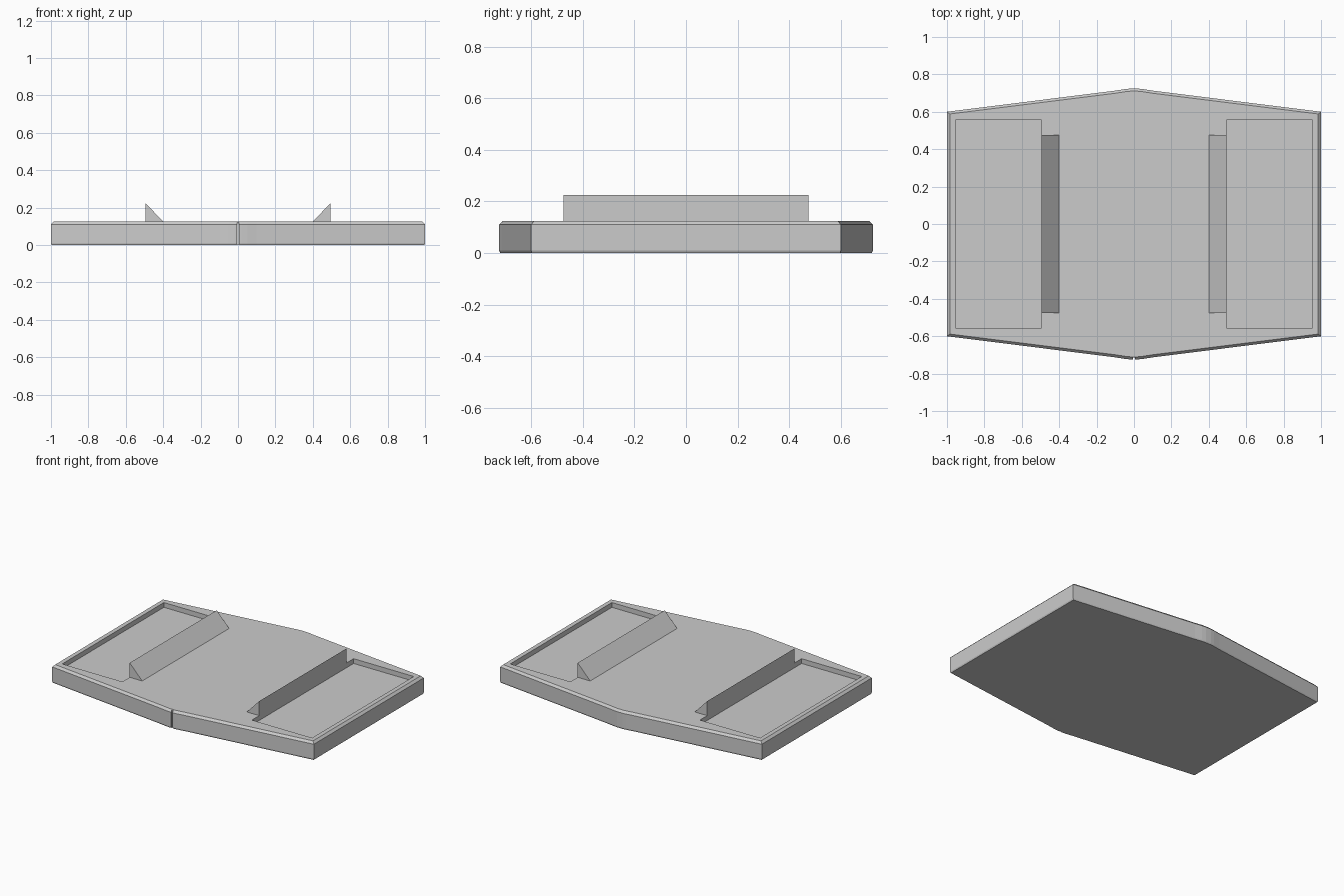
import bpy, bmesh

if "Cube" in bpy.data.objects:
    bpy.data.objects.remove(bpy.data.objects["Cube"])

grey = bpy.data.materials.new("light grey")
grey.use_nodes = True
colour = (0.6, 0.6, 0.6, 1)
grey.diffuse_color = colour
grey.node_tree.nodes["Principled BSDF"].inputs["Base Color"].default_value = colour


def loft(name, rings):
    """Solid through matching rings of points, closed at both ends."""
    bm = bmesh.new()
    loops = [[bm.verts.new(p) for p in ring] for ring in rings]
    n = len(loops[0])
    bm.faces.new(loops[0])
    bm.faces.new(loops[-1])
    for a, b in zip(loops, loops[1:]):
        for i in range(n):
            j = (i + 1) % n
            bm.faces.new((a[i], a[j], b[j], b[i]))
    bmesh.ops.recalc_face_normals(bm, faces=bm.faces)
    mesh = bpy.data.meshes.new(name)
    bm.to_mesh(mesh)
    bm.free()
    mesh.materials.append(grey)
    obj = bpy.data.objects.new(name, mesh)
    bpy.context.collection.objects.link(obj)
    return obj


def box(name, x0, x1, y0, y1, z0, z1):
    corners = [(x0, y0), (x1, y0), (x1, y1), (x0, y1)]
    return loft(name, [[(x, y, z) for x, y in corners] for z in (z0, z1)])


# Plate: six-sided outline with softened front and back tips, chamfered rims
quarter = [(1, 0.6), (0.1, 0.713), (0.05, 0.721), (0.02, 0.724)]
back = quarter + [(-x, y) for x, y in reversed(quarter)]
outline = back + [(-x, -y) for x, y in back]
levels = [(0, 0.004), (0.009, 0), (0.11, 0), (0.125, 0.015)]
plate = loft("plate", [[(x * (1 - inset), y * (1 - inset * 1.3), z) for x, y in outline]
                       for z, inset in levels])

# Cutters: two shallow trays and the narrow centre mark on the front edge
cutters = [box("centre_mark_cutter", -0.006, 0.006, -0.8, -0.714, -0.1, 0.2)]
for side, s in (("left", 1), ("right", -1)):
    x0, x1 = sorted((s * 0.495, s * 0.955))
    cutters.append(box(side + "_tray_cutter", x0, x1, -0.555, 0.555, 0.092, 0.3))

for cutter in cutters:
    cutter.hide_render = True
    cutter.hide_viewport = True
    mod = plate.modifiers.new(cutter.name, "BOOLEAN")
    mod.operation = "DIFFERENCE"
    mod.solver = "EXACT"
    mod.object = cutter

# Apply the cuts, then drop the cutters
bpy.context.view_layer.update()
graph = bpy.context.evaluated_depsgraph_get()
plate_mesh = bpy.data.meshes.new_from_object(plate.evaluated_get(graph))
plate.modifiers.clear()
plate.data = plate_mesh
for cutter in cutters:
    bpy.data.objects.remove(cutter)

# Wedge ridges: upright face on the tray side, slope towards the middle
for side, s in (("left", 1), ("right", -1)):
    profile = [(0.4, 0.124), (0.495, 0.124), (0.495, 0.225), (0.4, 0.125)]
    loft(side + "_ridge", [[(s * x, y, z) for x, z in profile] for y in (-0.475, 0.475)])
